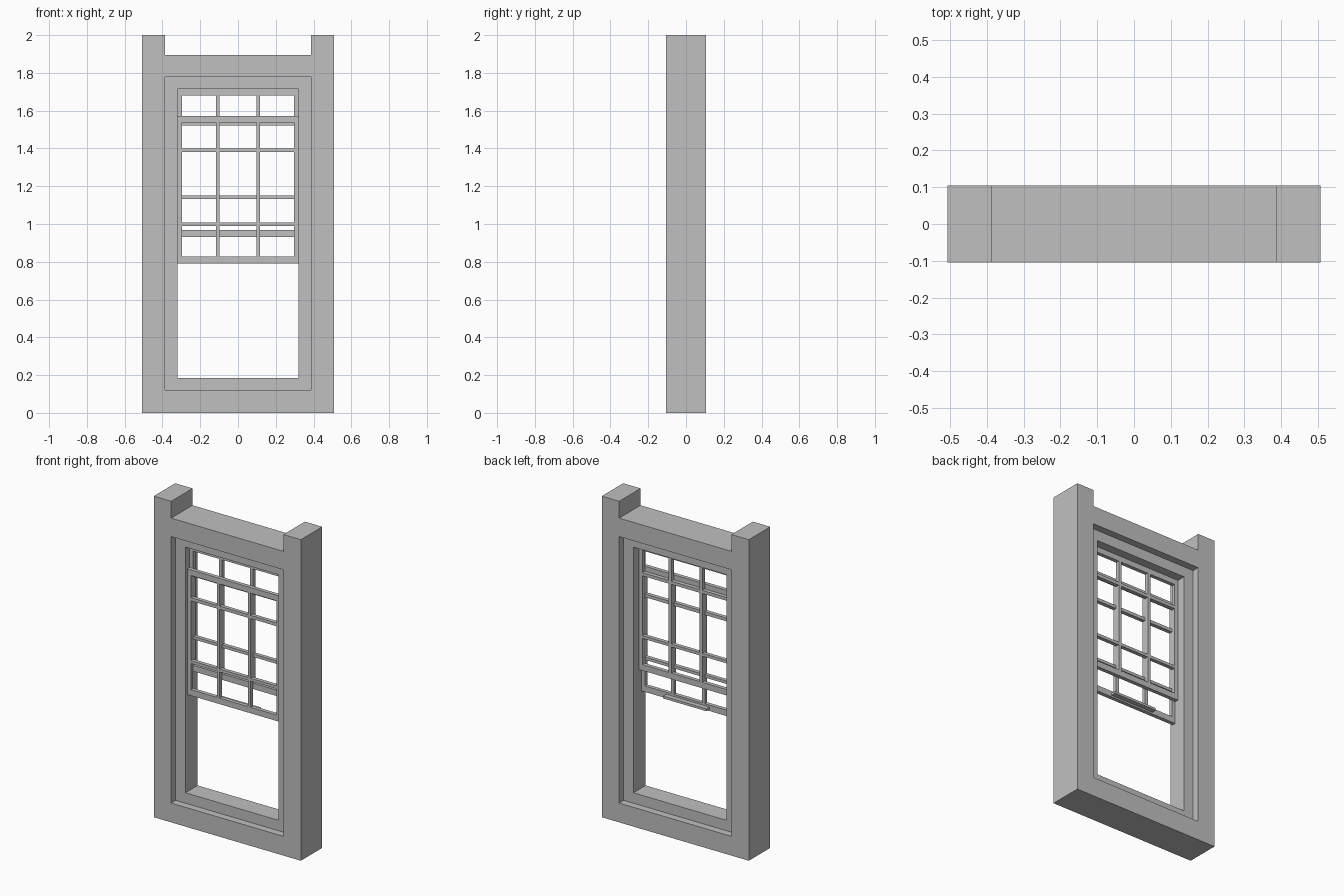
import bpy, bmesh, math
from mathutils import Matrix

cube = bpy.data.objects.get("Cube")
if cube:
    bpy.data.objects.remove(cube, do_unlink=True)

# One plain grey for everything
GREY = (0.53, 0.53, 0.53, 1.0)
grey = bpy.data.materials.new("plain_grey")
grey.use_nodes = True
grey.diffuse_color = GREY
grey.node_tree.nodes["Principled BSDF"].inputs["Base Color"].default_value = GREY


def rect(x0, x1, z0, z1):
    return [(x0, z0), (x1, z0), (x1, z1), (x0, z1)]


def panel(name, outline, holes, y0, y1):
    """Upright slab from a front outline with openings, between two depths."""
    curve = bpy.data.curves.new(name, "CURVE")
    curve.dimensions = "2D"
    curve.fill_mode = "BOTH"
    curve.extrude = (y1 - y0) / 2
    for loop in [outline] + holes:
        spline = curve.splines.new("POLY")
        spline.points.add(len(loop) - 1)
        for point, (x, z) in zip(spline.points, loop):
            point.co = (x, z, 0, 1)
        spline.use_cyclic_u = True
    temp = bpy.data.objects.new(name + "_profile", curve)
    bpy.context.collection.objects.link(temp)
    bpy.context.view_layer.update()
    graph = bpy.context.evaluated_depsgraph_get()
    mesh = bpy.data.meshes.new_from_object(temp.evaluated_get(graph))
    bpy.data.objects.remove(temp, do_unlink=True)
    bpy.data.curves.remove(curve)

    # Stand the slab upright and tidy its faces
    bm = bmesh.new()
    bm.from_mesh(mesh)
    turn = Matrix.Rotation(math.radians(90), 4, "X")
    bm.transform(Matrix.Translation((0, (y0 + y1) / 2, 0)) @ turn)
    bmesh.ops.remove_doubles(bm, verts=bm.verts, dist=0.0001)
    bmesh.ops.recalc_face_normals(bm, faces=bm.faces)
    for face in bm.faces:
        face.smooth = False
        face.material_index = 0
    bm.to_mesh(mesh)
    bm.free()
    mesh.name = name
    mesh.materials.clear()
    mesh.materials.append(grey)
    obj = bpy.data.objects.new(name, mesh)
    bpy.context.collection.objects.link(obj)
    return obj


# Outer frame: two posts rising past the head beam
W, POST, HEAD = 0.507, 0.387, 1.895
outer = [(-W, 0), (W, 0), (W, 2), (POST, 2), (POST, HEAD),
         (-POST, HEAD), (-POST, 2), (-W, 2)]
opening = rect(-POST, POST, 0.12, 1.78)
panel("outer_frame", outer, [opening], -0.105, 0.105)

# Recessed inner frame
JAMB = 0.32
panel("inner_frame", opening, [rect(-JAMB, JAMB, 0.185, 1.715)], -0.06, 0.06)


def sash(name, base, y0, y1):
    """Sliding sash with three columns and three rows of open panes."""
    columns = [(-0.296, -0.117), (-0.097, 0.097), (0.117, 0.296)]
    rows = [(0.037, 0.2), (0.218, 0.59), (0.61, 0.748)]
    panes = [rect(a, b, base + c, base + d) for a, b in columns for c, d in rows]
    panel(name, rect(-JAMB, JAMB, base, base + 0.783), panes, y0, y1)


sash("lower_sash", 0.79, -0.042, -0.018)
sash("upper_sash", 0.932, -0.018, 0.006)

# Lift handle on the inner side of the lower sash
panel("lift_handle", rect(-0.15, 0.15, 0.8, 0.815), [], -0.018, 0.012)
